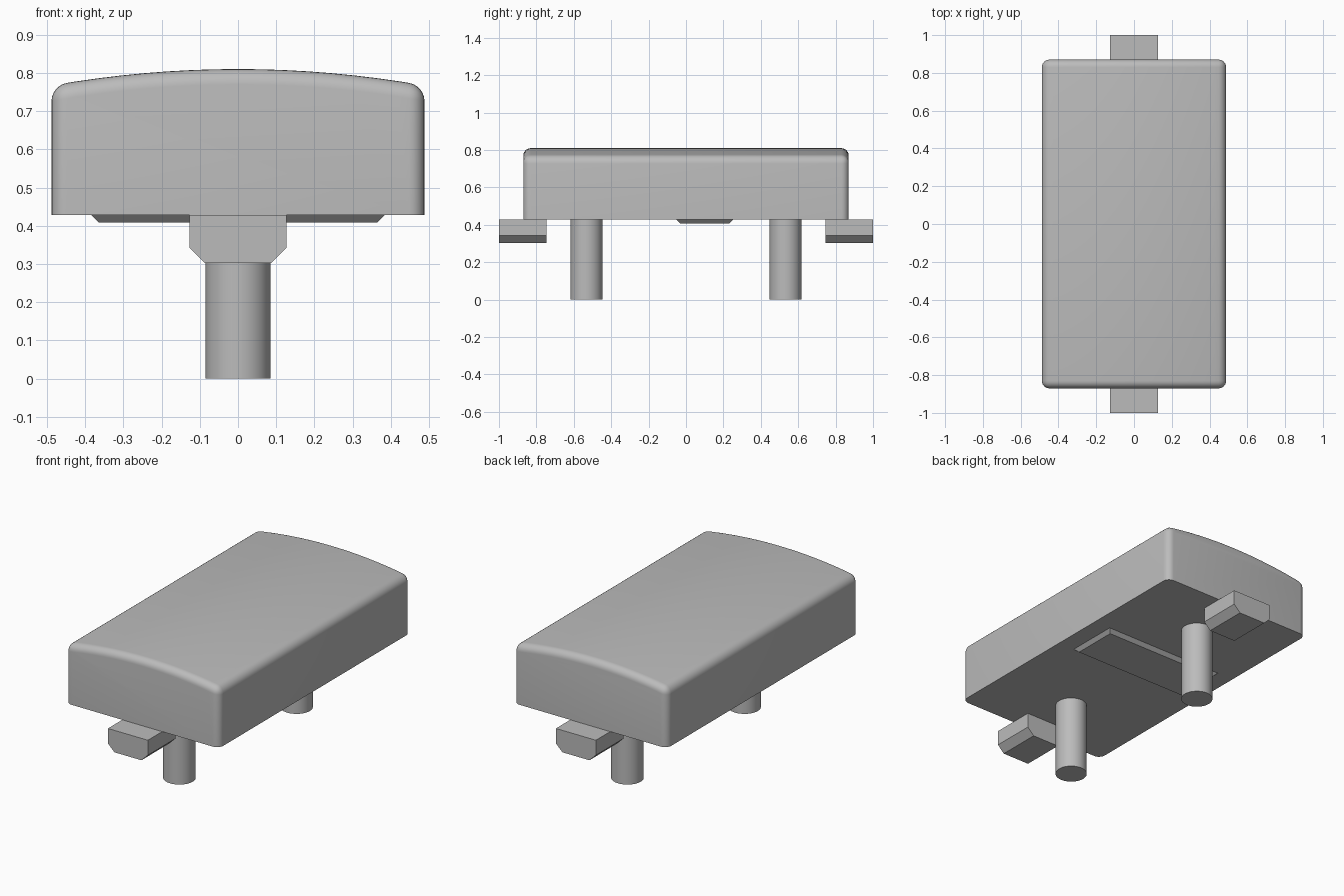
import bpy
import bmesh
import math

cube = bpy.data.objects.get("Cube")
if cube:
    bpy.data.objects.remove(cube, do_unlink=True)

grey = bpy.data.materials.new("plain grey")
grey.use_nodes = True
colour = (0.5, 0.5, 0.5, 1)
grey.diffuse_color = colour
grey.node_tree.nodes["Principled BSDF"].inputs["Base Color"].default_value = colour

BASE = 0.428  # underside of the cap


def finish(name, bm, smooth=False):
    bmesh.ops.recalc_face_normals(bm, faces=bm.faces)
    mesh = bpy.data.meshes.new(name)
    bm.to_mesh(mesh)
    bm.free()
    mesh.materials.append(grey)
    obj = bpy.data.objects.new(name, mesh)
    bpy.context.collection.objects.link(obj)
    if smooth:
        bpy.ops.object.select_all(action="DESELECT")
        obj.select_set(True)
        bpy.context.view_layer.objects.active = obj
        bpy.ops.object.shade_smooth_by_angle(angle=math.radians(35))
    return obj


def extrude_y(profile, y0, y1):
    """Solid made from an x-z profile drawn out along y."""
    bm = bmesh.new()
    rings = [[bm.verts.new((x, y, z)) for x, z in profile] for y in (y0, y1)]
    for ring in rings:
        bm.faces.new(ring)
    for i in range(len(profile)):
        j = (i + 1) % len(profile)
        bm.faces.new((rings[0][i], rings[0][j], rings[1][j], rings[1][i]))
    bmesh.ops.recalc_face_normals(bm, faces=bm.faces)
    return bm


# Cap: crowned block with rounded upper and upright edges, sharp underside
half, crown, drop, steps = 0.488, 0.81, 0.043, 16
arc = [(half * (1 - 2 * i / steps), crown - drop * (1 - 2 * i / steps) ** 2)
       for i in range(steps + 1)]
bm = extrude_y([(-half, BASE), (half, BASE)] + arc, -0.87, 0.87)
edges = [e for e in bm.edges
         if e.calc_face_angle() > math.radians(30)
         and max(v.co.z for v in e.verts) > BASE + 0.01]
bmesh.ops.bevel(bm, geom=edges, offset=0.04, offset_type="OFFSET",
                segments=6, profile=0.5, affect="EDGES")
finish("cap", bm, smooth=True)

# Posts and end tabs, one of each per end
tab = [(-0.127, BASE), (-0.127, 0.342), (-0.086, 0.302),
       (0.086, 0.302), (0.127, 0.342), (0.127, BASE)]
for side, sign in (("front", -1), ("back", 1)):
    bm = bmesh.new()
    bmesh.ops.create_cone(bm, cap_ends=True, segments=40,
                          radius1=0.085, radius2=0.085, depth=BASE)
    bmesh.ops.translate(bm, verts=bm.verts, vec=(0, sign * 0.532, BASE / 2))
    finish(side + "_post", bm, smooth=True)
    finish(side + "_tab", extrude_y(tab, sign * 0.747, sign))

# Shallow underside pad with sloped sides, slightly toward the back
bm = bmesh.new()
bmesh.ops.create_cube(bm, size=2)
for v in bm.verts:
    low = v.co.z < 0
    v.co.x *= 0.364 if low else 0.384
    v.co.y = 0.1 + v.co.y * (0.132 if low else 0.152)
    v.co.z = 0.408 if low else BASE
finish("underside_pad", bm)
